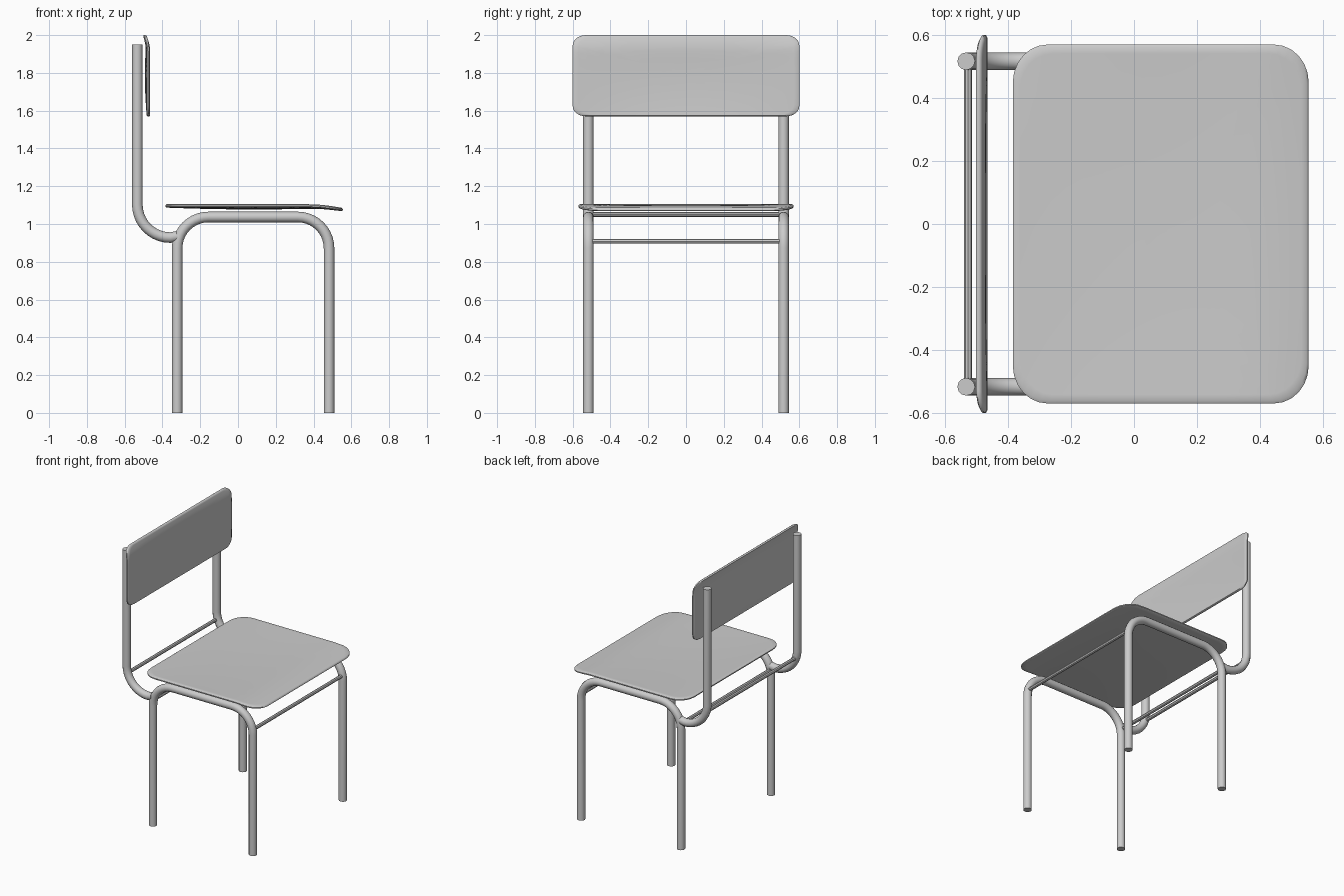
import bpy, bmesh
from math import sin, cos, pi, radians

if "Cube" in bpy.data.objects:
    bpy.data.objects.remove(bpy.data.objects["Cube"])


def finish(ob):
    bpy.ops.object.select_all(action='DESELECT')
    ob.select_set(True)
    bpy.context.view_layer.objects.active = ob


def tube(name, pts, r, res=4):
    """Round capped tube along a polyline."""
    cu = bpy.data.curves.new(name, 'CURVE')
    cu.dimensions = '3D'
    cu.bevel_depth = r
    cu.bevel_resolution = res
    cu.use_fill_caps = True
    sp = cu.splines.new('POLY')
    sp.points.add(len(pts) - 1)
    for p, co in zip(sp.points, pts):
        p.co = (*co, 1)
    ob = bpy.data.objects.new(name, cu)
    bpy.context.collection.objects.link(ob)
    finish(ob)
    bpy.ops.object.convert(target='MESH')
    bpy.ops.object.shade_smooth_by_angle(angle=radians(40))


def arc(cx, cz, r, a0, a1, y, n=10):
    """Bend points in the xz plane."""
    out = []
    for i in range(n + 1):
        a = radians(a0 + (a1 - a0) * i / n)
        out.append((cx + r * cos(a), y, cz + r * sin(a)))
    return out


def outline(hu, hv, ru, rv, n=6, m=10):
    """Rounded rectangle with subdivided straight sides."""
    corners = []
    for k, (su, sv) in enumerate([(1, 1), (-1, 1), (-1, -1), (1, -1)]):
        cu, cv = su * (hu - ru), sv * (hv - rv)
        corners.append([(cu + ru * cos((k + i / n) * pi / 2),
                         cv + rv * sin((k + i / n) * pi / 2)) for i in range(n + 1)])
    pts = []
    for k in range(4):
        pts += corners[k]
        a, b = corners[k][-1], corners[(k + 1) % 4][0]
        pts += [(a[0] + (b[0] - a[0]) * i / m, a[1] + (b[1] - a[1]) * i / m)
                for i in range(1, m)]
    return pts


def panel(name, hu, hv, ru, rv, place, thick=0.018, dish=0.01, lip=0.02):
    """Thin dished plate whose +u edge rolls down; place maps (u, v, w) to space."""
    pts = outline(hu, hv, ru, rv)
    bm = bmesh.new()

    def vert(u, v, inset):
        a, b = u / hu, v / hv
        w = -dish * (1 - a * a) * (1 - b * b) - lip * max(0, (a - 0.65) / 0.35) ** 1.5
        return bm.verts.new(place(u, v, w - inset))

    # rings run from the top centre, round the rim, to the underside centre
    scales = [0.2, 0.4, 0.6, 0.75, 0.87, 0.95, 0.985]
    rows = [(s, 0) for s in scales] + [(1, thick * 0.3), (1, thick * 0.7)]
    rows += [(s, thick) for s in reversed(scales)]
    rings = [[vert(u * s, v * s, d) for u, v in pts] for s, d in rows]
    n = len(pts)
    for r0, r1 in zip(rings, rings[1:]):
        for i in range(n):
            j = (i + 1) % n
            bm.faces.new((r0[i], r1[i], r1[j], r0[j]))
    for ring, d in ((rings[0], 0), (rings[-1], thick)):
        c = vert(0, 0, d)
        for i in range(n):
            bm.faces.new((c, ring[i], ring[(i + 1) % n]))
    bmesh.ops.recalc_face_normals(bm, faces=bm.faces)
    me = bpy.data.meshes.new(name)
    bm.to_mesh(me)
    bm.free()
    ob = bpy.data.objects.new(name, me)
    bpy.context.collection.objects.link(ob)
    finish(ob)
    bpy.ops.object.shade_smooth_by_angle(angle=radians(50))


R = 0.028                        # main tube radius
XB, XF, XP = -0.322, 0.482, -0.533   # rear leg, front leg, back post
Y, ZT, B = 0.517, 1.037, 0.165   # side offset, rail height, bend radius

for side, y in (("left", -Y), ("right", Y)):
    # arched leg pair
    tube("leg_frame_" + side,
         [(XB, y, 0)] + arc(XB + B, ZT - B, B, 180, 90, y)
         + arc(XF - B, ZT - B, B, 90, 0, y) + [(XF, y, 0)], R)
    # back post curling in to meet the rear leg
    tube("back_post_" + side,
         [(XP, y, 1.95)] + arc(XP + 0.175, 1.103, 0.175, 180, 270, y)
         + [(XB, y, 0.935)], R)

# cross bars
for name, x, z in (("front_bar", XF, 0.908), ("rear_bar", XB, 0.908),
                   ("post_bar", -0.527, 1.05)):
    tube(name, [(x, -Y, z), (x, Y, z)], 0.0125, 2)

# seat and backrest share one plate shape
panel("seat", 0.47, 0.57, 0.11, 0.12, lambda u, v, w: (0.085 + u, v, 1.105 + w))
panel("backrest", 0.215, 0.6, 0.055, 0.07, lambda u, v, w: (-0.465 + w, v, 1.785 + u))
